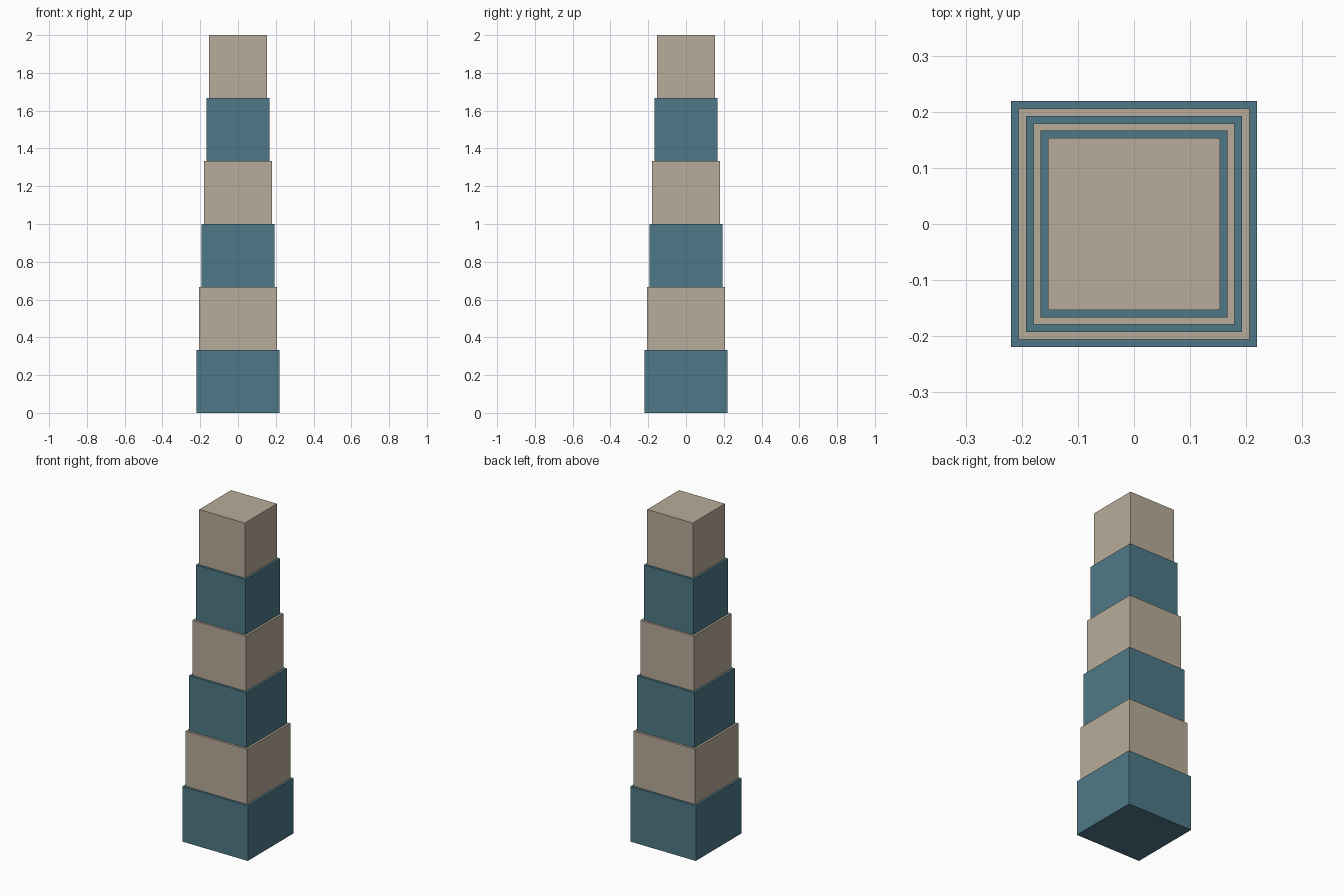
import bpy

if "Cube" in bpy.data.objects:
    bpy.data.objects.remove(bpy.data.objects["Cube"])

TIERS = 6
HEIGHT = 2.0 / TIERS
BASE_WIDTH, TOP_WIDTH = 0.438, 0.306


def material(name, color):
    mat = bpy.data.materials.new(name)
    mat.diffuse_color = color
    mat.use_nodes = True
    mat.node_tree.nodes["Principled BSDF"].inputs["Base Color"].default_value = mat.diffuse_color
    return mat


teal = material("teal", (0.076, 0.191, 0.242, 1))
tan = material("tan", (0.485, 0.413, 0.323, 1))

# Stacked square tiers, narrowing evenly and alternating in colour
for i in range(TIERS):
    width = BASE_WIDTH + (TOP_WIDTH - BASE_WIDTH) * i / (TIERS - 1)
    bpy.ops.mesh.primitive_cube_add(size=1, location=(0, 0, (i + 0.5) * HEIGHT))
    tier = bpy.context.object
    tier.name = f"tower_tier_{i + 1}"
    tier.scale = (width, width, HEIGHT)
    bpy.ops.object.transform_apply(location=False, rotation=False, scale=True)
    tier.data.materials.append(tan if i % 2 else teal)
